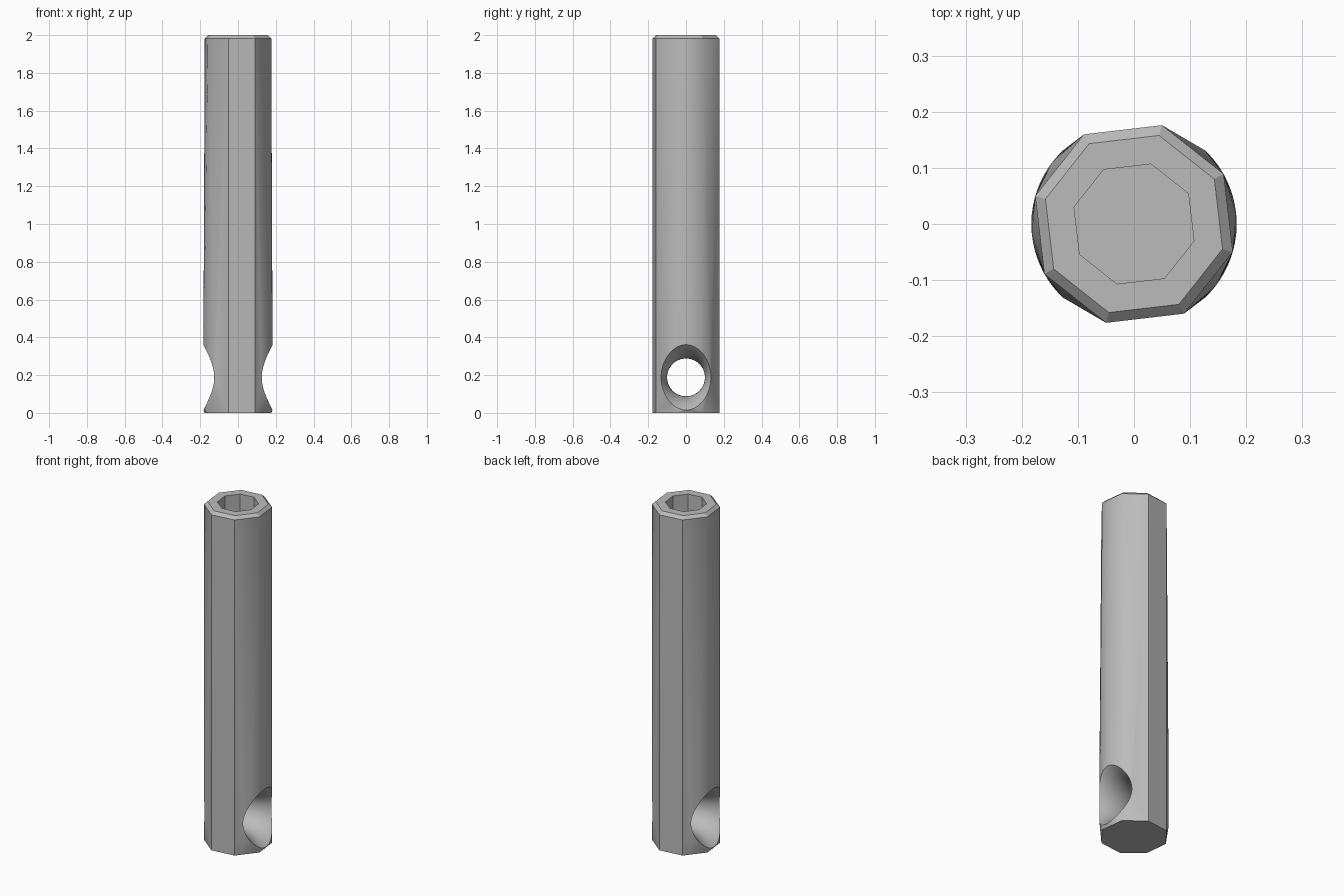
import bpy, bmesh, math

if "Cube" in bpy.data.objects:
    bpy.data.objects.remove(bpy.data.objects["Cube"])

R = 0.183                      # outer radius of the bar
TURN = math.radians(29.2)      # rotation of the octagon
HOLE_Z = 0.188                 # height of the cross hole
HOLE_R, FLARE = 0.10, 0.265    # hole radius at the middle, radius of the flare curve
SEG = 64


def octagon(r, z):
    return [(r * math.cos(TURN + i * math.pi / 4),
             r * math.sin(TURN + i * math.pi / 4), z) for i in range(8)]


def flare_radius(x):
    return HOLE_R + FLARE - math.sqrt(FLARE ** 2 - x ** 2)


def rim_point(t, side):
    # Point where the flared hole meets the round bar
    x = 0.15
    for _ in range(60):
        y = flare_radius(x) * math.cos(t)
        x = 0.5 * x + 0.5 * math.sqrt(R ** 2 - y ** 2)
    r = flare_radius(x) - 0.001
    return (side * x, r * math.cos(t), HOLE_Z + r * math.sin(t))


def make(name, bm):
    bmesh.ops.recalc_face_normals(bm, faces=bm.faces)
    me = bpy.data.meshes.new(name)
    bm.to_mesh(me)
    bm.free()
    ob = bpy.data.objects.new(name, me)
    bpy.context.collection.objects.link(ob)
    return ob


def loft(name, rings):
    # Closed solid through a list of equal rings
    bm = bmesh.new()
    loops = [[bm.verts.new(p) for p in ring] for ring in rings]
    n = len(loops[0])
    for a, b in zip(loops, loops[1:]):
        for i in range(n):
            j = (i + 1) % n
            bm.faces.new((a[i], a[j], b[j], b[i]))
    bm.faces.new(loops[0])
    bm.faces.new(loops[-1])
    return make(name, bm)


# Bar: octagon with chamfered top, swelling to a round section at the hole rims
bm = bmesh.new()
points = octagon(R, 0) + octagon(R, 1.983) + octagon(0.164, 2.0)
points += [rim_point(2 * math.pi * i / SEG, s) for s in (-1, 1) for i in range(SEG)]
for p in points:
    bm.verts.new(p)
hull = bmesh.ops.convex_hull(bm, input=bm.verts)
bmesh.ops.delete(bm, geom=[v for v in bm.verts if not v.link_faces], context='VERTS')
bmesh.ops.dissolve_limit(bm, angle_limit=0.001, verts=bm.verts, edges=bm.edges)
bar = make("bar", bm)

# Flared cross hole
rings = []
for k in range(33):
    x = -0.24 + 0.015 * k
    r = flare_radius(x)
    rings.append([(x, r * math.cos(2 * math.pi * i / SEG),
                   HOLE_Z + r * math.sin(2 * math.pi * i / SEG)) for i in range(SEG)])
hole_cutter = loft("hole_cutter", rings)

# Octagonal socket in the top
socket_cutter = loft("socket_cutter", [octagon(0.111, 1.7), octagon(0.111, 2.1)])

bpy.context.view_layer.objects.active = bar
for cutter in (hole_cutter, socket_cutter):
    cutter.hide_render = True
    mod = bar.modifiers.new(cutter.name, 'BOOLEAN')
    mod.operation = 'DIFFERENCE'
    mod.solver = 'EXACT'
    mod.object = cutter
    bpy.ops.object.modifier_apply(modifier=mod.name)
    bpy.data.objects.remove(cutter)

# One grey for the whole bar
grey = bpy.data.materials.new("grey")
grey.diffuse_color = (0.5, 0.5, 0.5, 1)
grey.use_nodes = True
grey.node_tree.nodes["Principled BSDF"].inputs["Base Color"].default_value = grey.diffuse_color
bar.data.materials.clear()
bar.data.materials.append(grey)
for poly in bar.data.polygons:
    poly.material_index = 0

bar.select_set(True)
bpy.ops.object.shade_smooth_by_angle(angle=math.radians(30))
